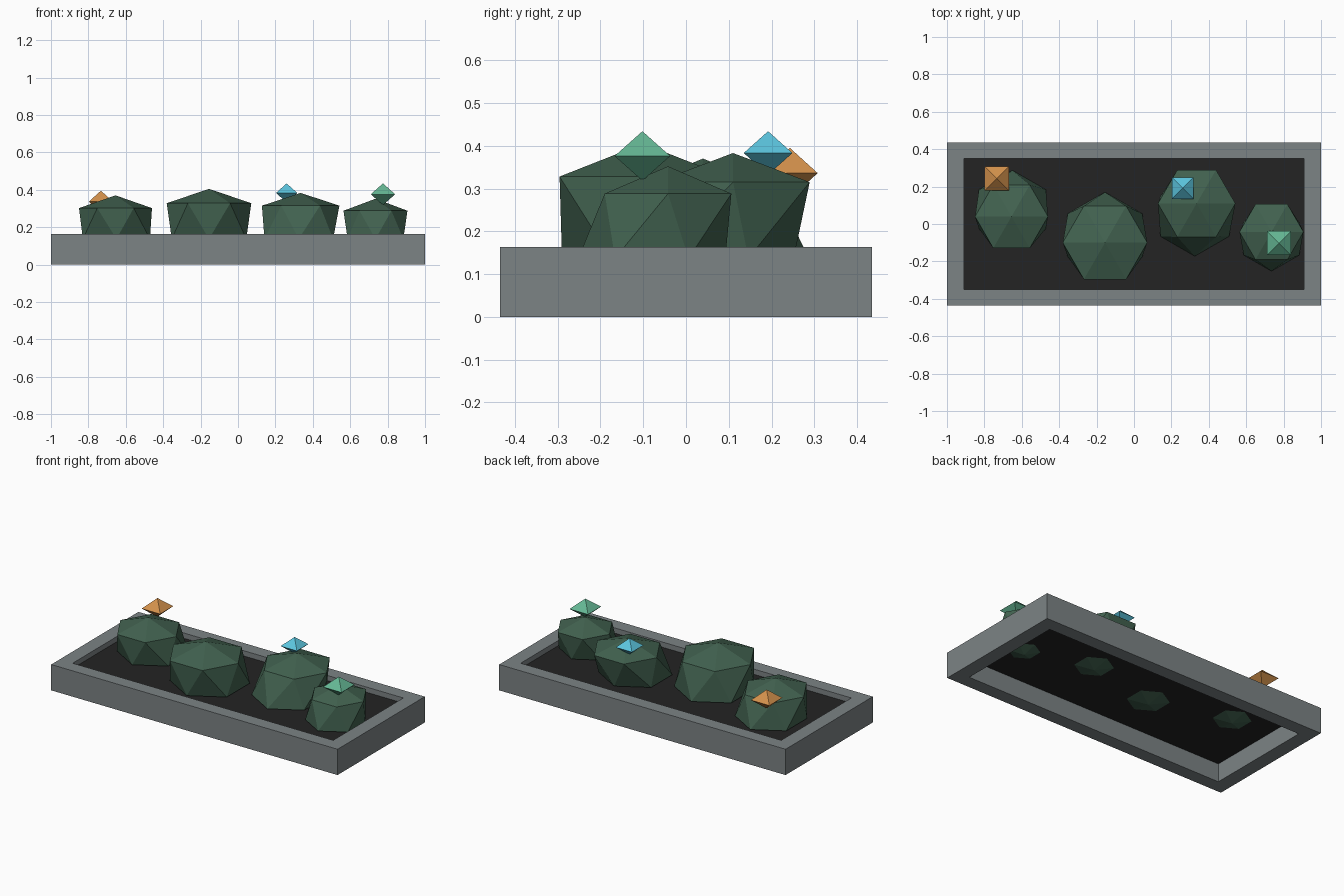
import bpy
import math

if "Cube" in bpy.data.objects:
    bpy.data.objects.remove(bpy.data.objects["Cube"])


def material(name, rgb):
    """Flat colour given as 0-255 sRGB, stored as linear."""
    m = bpy.data.materials.new(name)
    lin = [((c / 255 + 0.055) / 1.055) ** 2.4 for c in rgb]
    m.diffuse_color = (*lin, 1)
    m.use_nodes = True
    m.node_tree.nodes["Principled BSDF"].inputs["Base Color"].default_value = m.diffuse_color
    return m


STONE = material("grey stone", (124, 131, 133))
SOIL = material("dark soil", (35, 35, 35))
LEAF = material("leaf green", (65, 97, 79))
ORANGE = material("orange bloom", (211, 145, 76))
BLUE = material("blue bloom", (91, 197, 222))
MINT = material("mint bloom", (101, 183, 148))


def add_object(name, verts, faces, mat):
    mesh = bpy.data.meshes.new(name)
    mesh.from_pydata(verts, [], faces)
    mesh.materials.append(mat)
    mesh.update()
    ob = bpy.data.objects.new(name, mesh)
    bpy.context.collection.objects.link(ob)
    return ob


def ring(cx, cy, z, r, n, start):
    return [(cx + r * math.cos(math.radians(start + 360 * i / n)),
             cy + r * math.sin(math.radians(start + 360 * i / n)), z)
            for i in range(n)]


def rect(hx, hy, z):
    return [(-hx, -hy, z), (hx, -hy, z), (hx, hy, z), (-hx, hy, z)]


# Planter frame: rectangular loop swept around, open through the middle
loops = [rect(1, 0.435, 0), rect(1, 0.435, 0.163),
         rect(0.91, 0.35, 0.163), rect(0.91, 0.35, 0)]
faces = []
for k in range(4):
    a, b = 4 * k, 4 * ((k + 1) % 4)
    for i in range(4):
        j = (i + 1) % 4
        faces.append((a + i, a + j, b + j, b + i))
add_object("planter_frame", sum(loops, []), faces, STONE)

# Soil slab set a little below the rim
add_object("soil", rect(0.91, 0.35, 0.115) + rect(0.91, 0.35, 0.13),
           [(3, 2, 1, 0), (4, 5, 6, 7)], SOIL)


# Shrubs: shallow six-sided cap over a twisted, shifted lower ring
def shrub(name, x, y, r, z_ring, z_top, low_x, low_y, low_r):
    n = 6
    verts = ring(x, y, z_ring, r, n, 0) + ring(low_x, low_y, 0.137, low_r, n, 30)
    verts += [(x, y, z_top), (low_x, low_y, 0.09)]
    faces = []
    for i in range(n):
        j = (i + 1) % n
        faces += [(i, j, 12), (i, n + i, j), (j, n + i, n + j), (n + j, n + i, 13)]
    add_object(name, verts, faces, LEAF)


shrub("shrub_far_left", -0.655, 0.04, 0.195, 0.302, 0.37, -0.65, 0.08, 0.207)
shrub("shrub_mid_left", -0.155, -0.1, 0.226, 0.328, 0.405, -0.155, -0.06, 0.23)
shrub("shrub_mid_right", 0.335, 0.11, 0.207, 0.315, 0.383, 0.325, 0.04, 0.212)
shrub("shrub_far_right", 0.735, -0.042, 0.171, 0.288, 0.352, 0.735, -0.08, 0.172)


# Blooms: four-sided double pyramids hovering over the shrubs
def bloom(name, x, y, z, half, height, mat):
    verts = ring(x, y, z, half * math.sqrt(2), 4, 45)
    verts += [(x, y, z + height), (x, y, z - height)]
    faces = []
    for i in range(4):
        j = (i + 1) % 4
        faces += [(i, j, 4), (j, i, 5)]
    add_object(name, verts, faces, mat)


bloom("orange_bloom", -0.733, 0.243, 0.336, 0.065, 0.059, ORANGE)
bloom("blue_bloom", 0.26, 0.192, 0.383, 0.057, 0.051, BLUE)
bloom("mint_bloom", 0.775, -0.102, 0.376, 0.065, 0.058, MINT)
